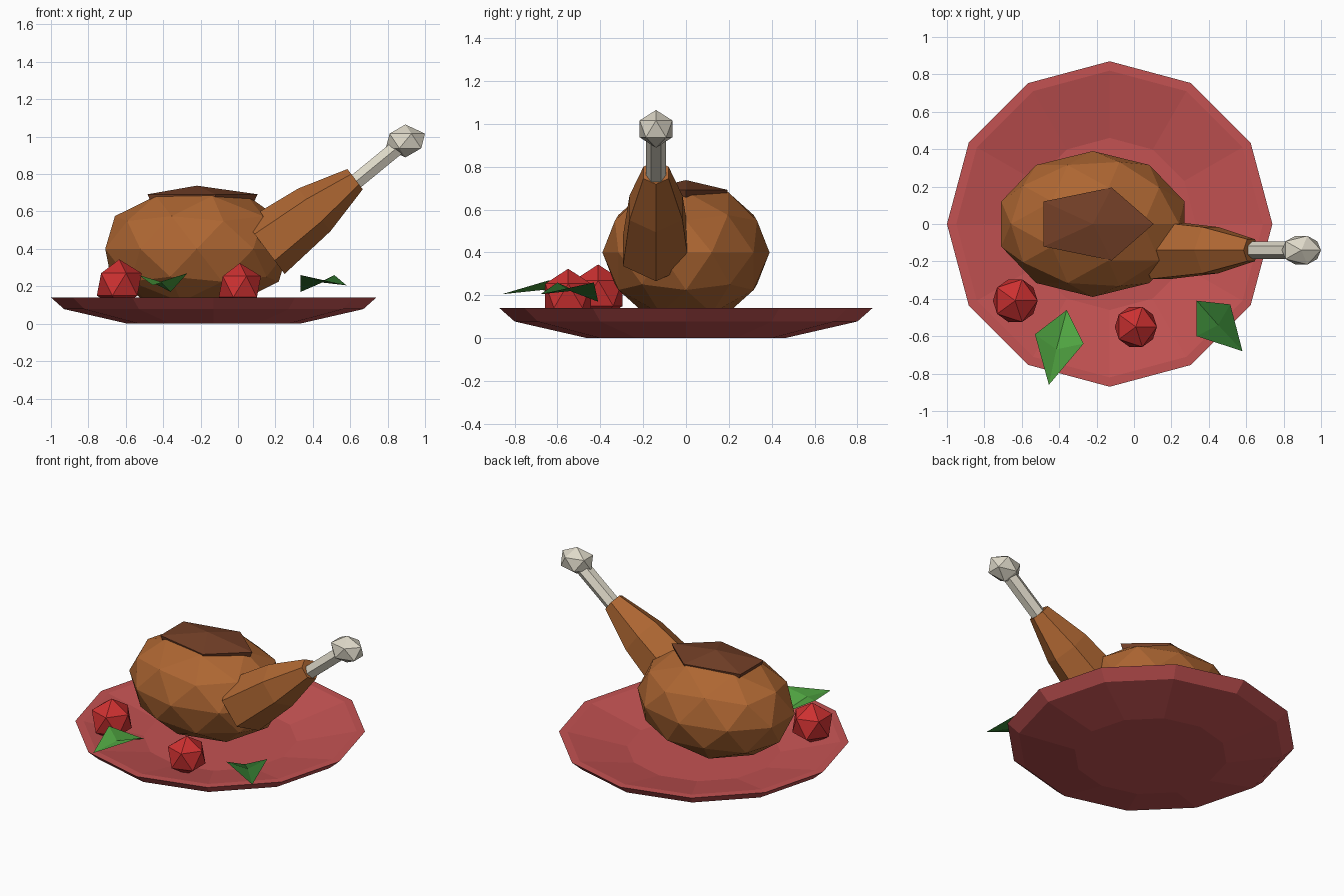
import bpy, bmesh
from math import sin, cos, radians, tau
from mathutils import Matrix, Vector

cube = bpy.data.objects.get("Cube")
if cube:
    bpy.data.objects.remove(cube)


def material(name, rgb):
    m = bpy.data.materials.new(name)
    m.use_nodes = True
    m.diffuse_color = (*rgb, 1)
    m.node_tree.nodes["Principled BSDF"].inputs["Base Color"].default_value = (*rgb, 1)
    return m


plate_red = material("plate red", (0.55, 0.085, 0.085))
roast_brown = material("roast brown", (0.42, 0.133, 0.032))
crust_brown = material("crust brown", (0.17, 0.05, 0.02))
bone_white = material("bone white", (0.73, 0.69, 0.58))
berry_red = material("berry red", (0.61, 0.03, 0.03))
light_green = material("light green", (0.08, 0.376, 0.053))
dark_green = material("dark green", (0.03, 0.17, 0.027))


def finish(name, bm, mat, fix_normals=True):
    if fix_normals:
        bmesh.ops.recalc_face_normals(bm, faces=bm.faces)
    me = bpy.data.meshes.new(name)
    bm.to_mesh(me)
    bm.free()
    me.materials.append(mat)
    ob = bpy.data.objects.new(name, me)
    bpy.context.collection.objects.link(ob)
    return ob


def ball(name, mat, center, radii, detail):
    bm = bmesh.new()
    bmesh.ops.create_icosphere(bm, subdivisions=detail, radius=1)
    bm.transform(Matrix.Translation(center) @ Matrix.Diagonal((*radii, 1)))
    return finish(name, bm, mat)


def loft(name, mat, origin, axis, side, profile, sides, turn=0):
    """Skin of polygon rings (distance, radius) along an axis, capped at both ends."""
    bm = bmesh.new()
    origin, axis, side = Vector(origin), Vector(axis).normalized(), Vector(side)
    other = axis.cross(side)
    rings = []
    for dist, r in profile:
        ring = []
        for i in range(sides):
            a = tau * i / sides + turn
            ring.append(bm.verts.new(origin + axis * dist + (side * cos(a) + other * sin(a)) * r))
        rings.append(ring)
    for low, high in zip(rings, rings[1:]):
        for i in range(sides):
            j = (i + 1) % sides
            bm.faces.new((low[i], low[j], high[j], high[i]))
    bm.faces.new(rings[0])
    bm.faces.new(rings[-1])
    return finish(name, bm, mat)


# Shallow dish: outer wall, flat rim, then sloping interior
loft("plate", plate_red, (-0.13, 0, 0), (0, 0, 1), (1, 0, 0),
     [(0, 0.46), (0.078, 0.80), (0.14, 0.87), (0.14, 0.82), (0.06, 0.46)], 12)

# Roast body
body_center = Vector((-0.22, 0, 0.40))
ball("roast_body", roast_brown, body_center, (0.515, 0.39, 0.333), 2)

# Crust patch on top: a low five-sided cap with a skirt
bm = bmesh.new()
apex = bm.verts.new((-0.22, 0, 0.738))
rims = []
for rx, ry, z in ((0.325, 0.205, 0.692), (0.305, 0.195, 0.65)):
    rims.append([bm.verts.new((-0.22 + rx * cos(tau * i / 5), ry * sin(tau * i / 5), z))
                 for i in range(5)])
for i in range(5):
    j = (i + 1) % 5
    bm.faces.new((apex, rims[0][i], rims[0][j]))
    bm.faces.new((rims[0][i], rims[1][i], rims[1][j], rims[0][j]))
bm.faces.new(rims[1])
finish("crust_patch", bm, crust_brown)

# Drumstick meat, bone and knob share one tilted axis
leg_start = Vector((0.142, -0.14, 0.408))
tilt = radians(37)
leg_axis = Vector((cos(tilt), 0, sin(tilt)))
leg_up = Vector((-sin(tilt), 0, cos(tilt)))
loft("drumstick_meat", roast_brown, leg_start, leg_axis, leg_up,
     [(0, 0.178), (0.333, 0.143), (0.606, 0.068)], 6)
knob_center = Vector((0.895, -0.14, 0.977))
bone_start = Vector((0.60, -0.14, 0.735))
bone_axis = knob_center - bone_start
loft("drumstick_bone", bone_white, bone_start, bone_axis, (0, 1, 0),
     [(0, 0.047), (bone_axis.length, 0.047)], 6)
ball("bone_knob", bone_white, knob_center, (0.117, 0.09, 0.088), 1)

# Berries
ball("berry_right", berry_red, (-0.635, -0.41, 0.21), (0.134,) * 3, 1)
ball("berry_left", berry_red, (0.01, -0.55, 0.198), (0.126,) * 3, 1)


# Folded leaves: base, two raised sides, tip, and a midrib point
def leaf(name, mat, base, side_a, tip, side_b, mid):
    bm = bmesh.new()
    edge = [bm.verts.new(p) for p in (base, side_a, tip, side_b)]
    middle = bm.verts.new(mid)
    for i in range(4):
        f = bm.faces.new((edge[i], edge[(i + 1) % 4], middle))
        f.normal_update()
        if f.normal.z < 0:
            f.normal_flip()
    finish(name, bm, mat, False)


leaf("leaf_right", light_green, (-0.36, -0.46, 0.17), (-0.53, -0.59, 0.26),
     (-0.455, -0.86, 0.205), (-0.27, -0.64, 0.27), (-0.415, -0.67, 0.225))
leaf("leaf_left", dark_green, (0.335, -0.41, 0.17), (0.335, -0.60, 0.26),
     (0.58, -0.68, 0.205), (0.515, -0.43, 0.26), (0.45, -0.54, 0.22))
